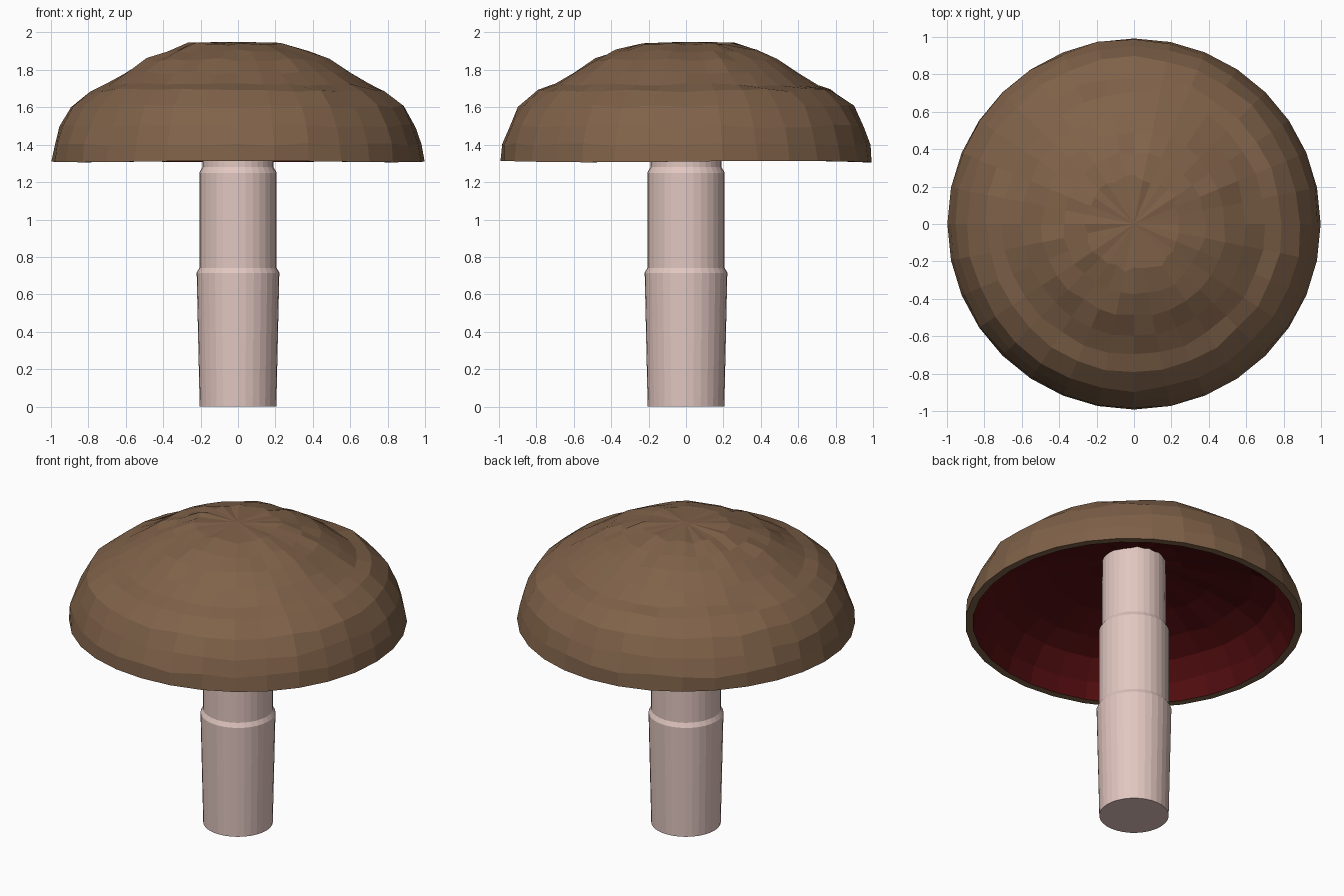
import bpy, bmesh, math, random

if "Cube" in bpy.data.objects:
    bpy.data.objects.remove(bpy.data.objects["Cube"])

random.seed(4)
SIDES = 32


def material(name, rgb):
    m = bpy.data.materials.new(name)
    m.diffuse_color = (*rgb, 1.0)
    m.use_nodes = True
    m.node_tree.nodes["Principled BSDF"].inputs["Base Color"].default_value = m.diffuse_color
    return m


brown = material("cap brown", (0.215, 0.122, 0.067))
red = material("gill dark red", (0.085, 0.004, 0.005))
pink = material("stem pale pink", (0.76, 0.57, 0.53))


def lathe(name, profile, mats, jitter=None, inner_from=None):
    """Spin (radius, z) points around z; radius 0 makes a pole, open ends are capped."""
    bm = bmesh.new()
    rings = []
    for i, (r, z) in enumerate(profile):
        if r == 0:
            rings.append([bm.verts.new((0, 0, z))])
            continue
        ring = []
        for k in range(SIDES):
            a = 2 * math.pi * k / SIDES
            dr, dz = jitter(i, a) if jitter else (0, 0)
            ring.append(bm.verts.new(((r + dr) * math.cos(a), (r + dr) * math.sin(a), z + dz)))
        rings.append(ring)
    for i, (a, b) in enumerate(zip(rings, rings[1:])):
        for k in range(SIDES):
            n = (k + 1) % SIDES
            if len(a) == 1:
                f = bm.faces.new((a[0], b[k], b[n]))
            elif len(b) == 1:
                f = bm.faces.new((a[k], b[0], a[n]))
            else:
                f = bm.faces.new((a[k], b[k], b[n], a[n]))
            if inner_from is not None and i >= inner_from:
                f.material_index = 1
    for ring in (rings[0], rings[-1]):
        if len(ring) > 1:
            bm.faces.new(ring)
    bmesh.ops.recalc_face_normals(bm, faces=bm.faces)
    me = bpy.data.meshes.new(name)
    bm.to_mesh(me)
    bm.free()
    for m in mats:
        me.materials.append(m)
    ob = bpy.data.objects.new(name, me)
    bpy.context.collection.objects.link(ob)
    return ob


# Mushroom cap: brown dome over the rim, dark red hollow underneath
outer = [(0, 1.95), (0.25, 1.94), (0.38, 1.9), (0.49, 1.855), (0.6, 1.785),
         (0.7, 1.72), (0.79, 1.69), (0.89, 1.605), (0.95, 1.5), (0.985, 1.4), (0.995, 1.31)]
inner = [(0.95, 1.31), (0.91, 1.42), (0.83, 1.53), (0.7, 1.6), (0.5, 1.66), (0.28, 1.71), (0, 1.73)]


def uneven(i, a):
    if i in (10, 11):                      # rim: keep round, slightly wavy height
        return 0.003 * math.cos(2 * a), 0.004 * math.sin(3 * a)
    if i == 1:
        return random.uniform(-0.02, 0.02), random.uniform(-0.008, 0.008)
    return random.uniform(-0.009, 0.009), random.uniform(-0.009, 0.009)


lathe("mushroom_cap", outer + inner, [brown, red], uneven, inner_from=len(outer))

# Stem: three stacked sections with bevelled steps, its top buried in the cap
lathe("mushroom_stem", [(0.205, 0), (0.221, 0.715), (0.207, 0.742), (0.207, 1.25),
                        (0.19, 1.28), (0.187, 1.76)], [pink])
